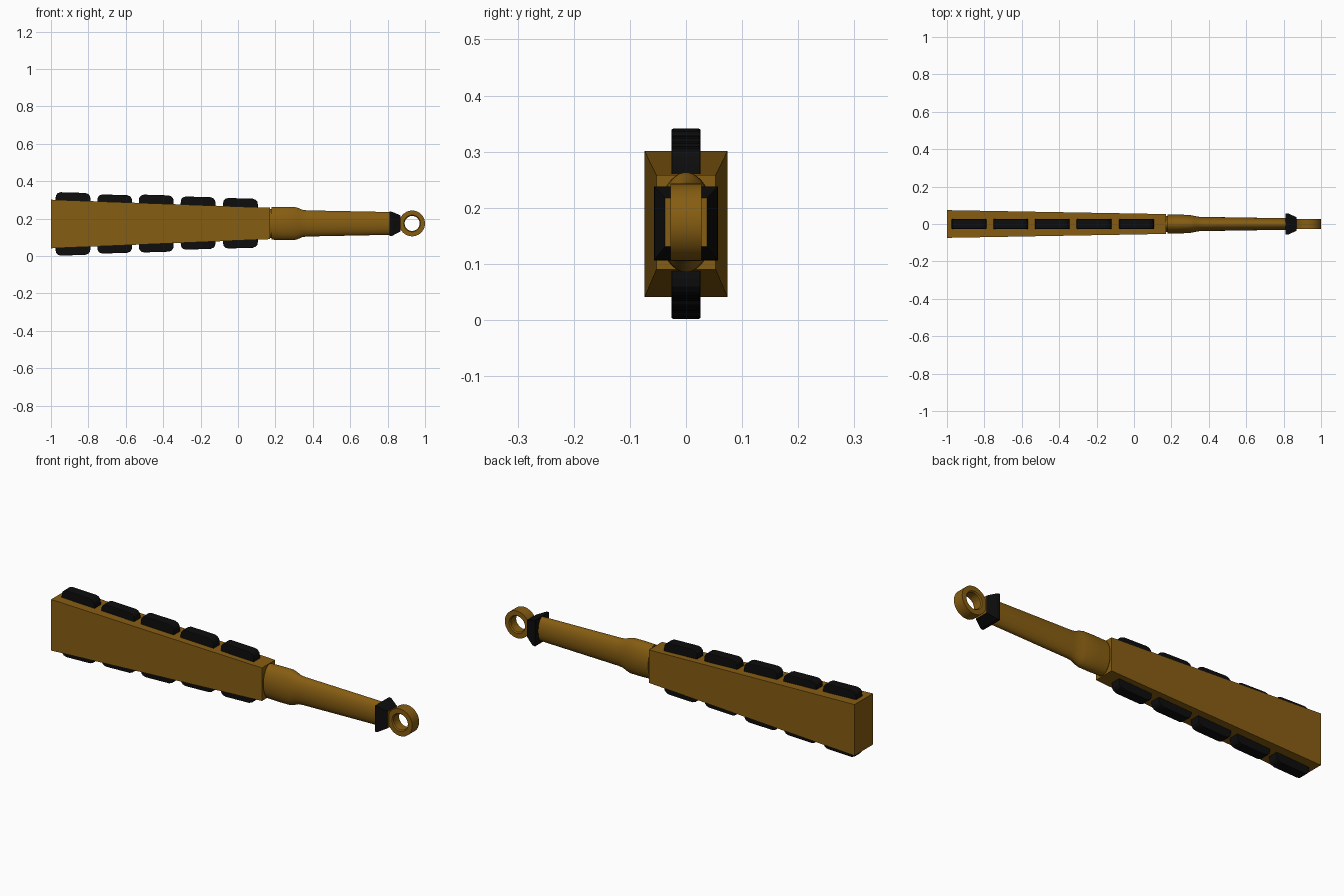
import bpy, math

if "Cube" in bpy.data.objects:
    bpy.data.objects.remove(bpy.data.objects["Cube"])

ZC = 0.174  # height of the long axis


def material(name, rgb):
    m = bpy.data.materials.new(name)
    m.diffuse_color = (*rgb, 1)
    m.use_nodes = True
    m.node_tree.nodes["Principled BSDF"].inputs["Base Color"].default_value = m.diffuse_color
    return m


GOLD = material("dark gold", (0.24, 0.11, 0.006))
BLACK = material("black rubber", (0.004, 0.004, 0.004))


def build(name, verts, faces, mats, smooth=False):
    me = bpy.data.meshes.new(name)
    me.from_pydata(verts, [], faces)
    ob = bpy.data.objects.new(name, me)
    bpy.context.collection.objects.link(ob)
    for m in mats:
        me.materials.append(m)
    bpy.context.view_layer.objects.active = ob
    bpy.ops.object.select_all(action='DESELECT')
    ob.select_set(True)
    bpy.ops.object.mode_set(mode='EDIT')
    bpy.ops.mesh.select_all(action='SELECT')
    bpy.ops.mesh.normals_make_consistent(inside=False)
    bpy.ops.object.mode_set(mode='OBJECT')
    if smooth:
        bpy.ops.object.shade_smooth_by_angle(angle=math.radians(30))
    return ob


def loft(name, sections, n, mats, smooth=False):
    """Sections along x: (x, half y, half z, centre z); n = 4 gives a box."""
    verts, faces = [], []
    for x, hy, hz, zc in sections:
        for i in range(n):
            a = 2 * math.pi * (i + 0.5) / n
            k = math.sqrt(2) if n == 4 else 1
            verts.append((x, k * hy * math.cos(a), zc + k * hz * math.sin(a)))
    for s in range(len(sections) - 1):
        for i in range(n):
            j = (i + 1) % n
            faces.append((s * n + i, s * n + j, s * n + n + j, s * n + n + i))
    faces.append(tuple(range(n)))
    faces.append(tuple(range(len(verts) - n, len(verts))))
    return build(name, verts, faces, mats, smooth)


# tapered rectangular main body
loft("tapered_body", [(-1, 0.074, 0.13, 0.171), (0.172, 0.053, 0.084, ZC)], 4, [GOLD])

# oval neck with a thicker sleeve near the body
loft("neck_tube", [(0.178, 0.051, 0.087, ZC), (0.24, 0.051, 0.089, ZC),
                   (0.30, 0.048, 0.089, ZC), (0.32, 0.044, 0.084, ZC),
                   (0.345, 0.039, 0.073, ZC), (0.37, 0.038, 0.070, ZC),
                   (0.82, 0.031, 0.061, ZC)], 40, [GOLD], True)
loft("neck_joint", [(0.16, 0.044, 0.078, ZC), (0.19, 0.044, 0.078, ZC)], 24, [GOLD], True)

# black tapered collar with a gold end face
collar = loft("end_collar", [(0.81, 0.057, 0.066, ZC - 0.002),
                             (0.825, 0.056, 0.064, ZC - 0.002),
                             (0.868, 0.037, 0.043, ZC)], 4, [BLACK, GOLD])
for p in collar.data.polygons:
    if p.normal.x > 0.9:
        p.material_index = 1

# end ring, a short pipe along y
N, verts, faces = 40, [], []
profile = [(0.069, -0.028), (0.069, 0.028), (0.045, 0.028),
           (0.040, 0.022), (0.040, -0.022), (0.045, -0.028)]
P = len(profile)
for i in range(N):
    a = 2 * math.pi * i / N
    for r, y in profile:
        verts.append((0.931 + r * math.cos(a), y, ZC + r * math.sin(a)))
for i in range(N):
    for k in range(P):
        j, l = (i + 1) % N, (k + 1) % P
        faces.append((i * P + k, i * P + l, j * P + l, j * P + k))
build("end_ring", verts, faces, [GOLD], True)

# rounded pads along the top and bottom edges: (centre x, top z, bottom z)
PADS = [(-0.882, 0.342, 0.001), (-0.659, 0.330, 0.012), (-0.437, 0.329, 0.018),
        (-0.213, 0.319, 0.033), (0.013, 0.311, 0.039)]
for i, (cx, top, bottom) in enumerate(PADS):
    for label, z, d in (("top", top, 1), ("bottom", bottom, -1)):
        # outline: half length against depth below the outer surface
        side = [(0.094, 0.085), (0.093, 0.030), (0.090, 0.016), (0.081, 0.006), (0.066, 0.001)]
        outline = side + [(-x, dep) for x, dep in reversed(side)]
        n = len(outline)
        sx = 0.03  # pads follow the taper of the body
        verts = [(cx + x, y, z - d * (dep + sx * (x + 0.066) * (dep < 0.05)))
                 for y in (-0.026, 0.026) for x, dep in outline]
        faces = [tuple(range(n)), tuple(range(n, 2 * n))]
        faces += [(k, (k + 1) % n, n + (k + 1) % n, n + k) for k in range(n)]
        pad = build(f"{label}_pad_{i + 1}", verts, faces, [BLACK])
        bev = pad.modifiers.new("soft_edges", 'BEVEL')
        bev.width, bev.segments, bev.limit_method = 0.003, 2, 'ANGLE'
        bev.angle_limit = math.radians(60)
